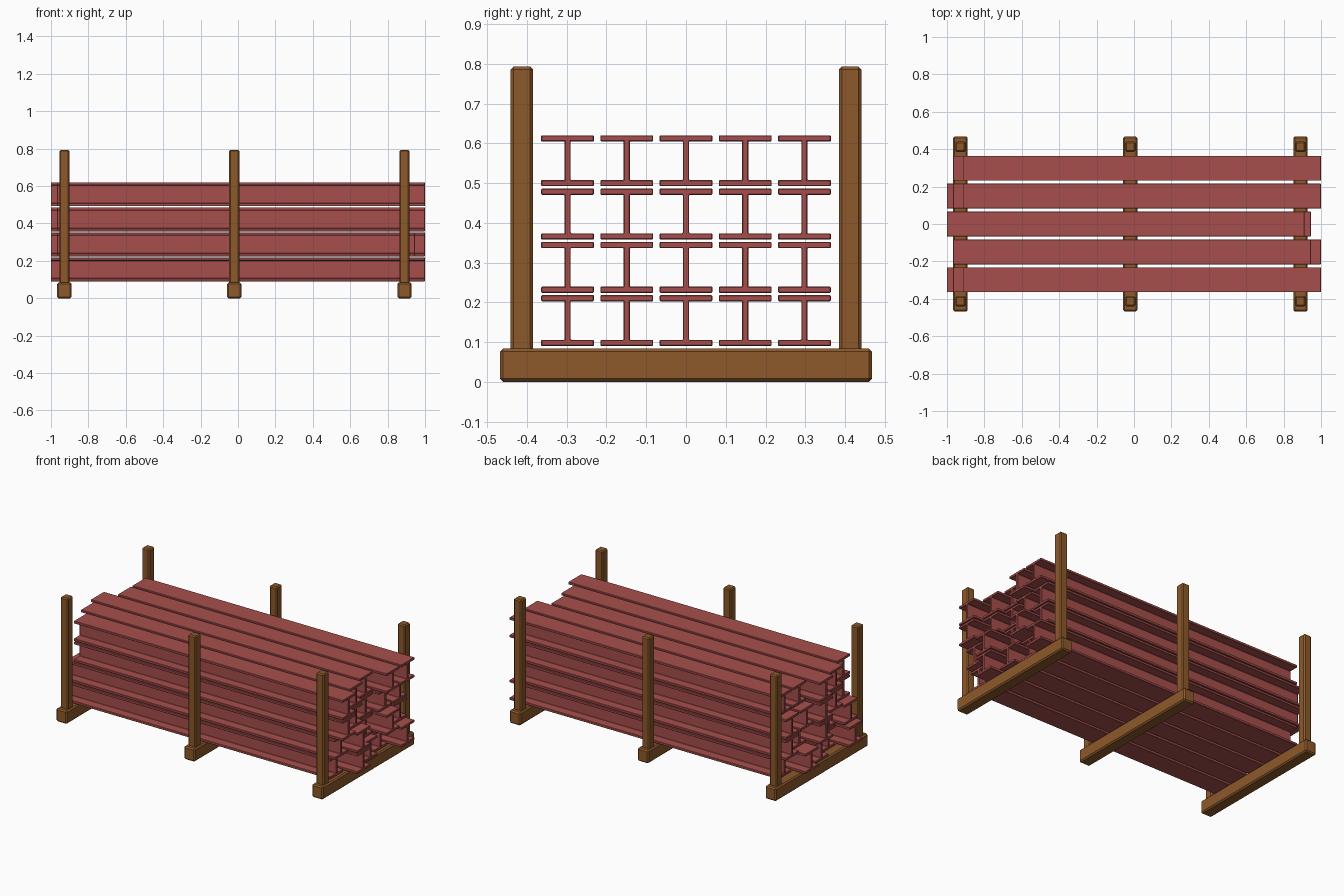
import bpy
import bmesh

cube = bpy.data.objects.get("Cube")
if cube:
    bpy.data.objects.remove(cube, do_unlink=True)


def material(name, rgb):
    mat = bpy.data.materials.new(name)
    mat.use_nodes = True
    mat.diffuse_color = (*rgb, 1)
    mat.node_tree.nodes["Principled BSDF"].inputs["Base Color"].default_value = (*rgb, 1)
    return mat


WOOD = material("brown wood", (0.27, 0.10, 0.024))
STEEL = material("red primer steel", (0.38, 0.078, 0.071))


def add_object(name, bm, mat, bevel):
    bmesh.ops.recalc_face_normals(bm, faces=bm.faces)
    mesh = bpy.data.meshes.new(name)
    bm.to_mesh(mesh)
    bm.free()
    mesh.materials.append(mat)
    obj = bpy.data.objects.new(name, mesh)
    bpy.context.collection.objects.link(obj)
    mod = obj.modifiers.new("Bevel", "BEVEL")
    mod.width = bevel
    mod.segments = 1
    return obj


def box(name, centre, size, mat, bevel):
    bm = bmesh.new()
    bmesh.ops.create_cube(bm, size=1)
    bmesh.ops.scale(bm, vec=size, verts=bm.verts)
    obj = add_object(name, bm, mat, bevel)
    obj.location = centre
    return obj


def i_beam(name, centre, length, width, height, thick):
    # I-shaped profile, one half mirrored to the other, extruded along x
    w, h, t = width / 2, height / 2, thick / 2
    half = [(w, -h), (w, -h + thick), (t, -h + thick),
            (t, h - thick), (w, h - thick), (w, h)]
    outline = half + [(-y, z) for y, z in reversed(half)]
    bm = bmesh.new()
    face = bm.faces.new([bm.verts.new((-length / 2, y, z)) for y, z in outline])
    ext = bmesh.ops.extrude_face_region(bm, geom=[face])
    moved = [v for v in ext["geom"] if isinstance(v, bmesh.types.BMVert)]
    bmesh.ops.translate(bm, vec=(length, 0, 0), verts=moved)
    obj = add_object(name, bm, STEEL, 0.002)
    obj.location = centre
    return obj


# Timber rack: three sleepers, each with a post at both ends
BASE_TOP, POST_TOP = 0.084, 0.793
for place, x in (("right", -0.928), ("middle", -0.02), ("left", 0.89)):
    box(f"{place}_sleeper", (x, 0, BASE_TOP / 2), (0.077, 0.936, BASE_TOP), WOOD, 0.008)
    for end, y in (("front", -0.413), ("back", 0.413)):
        bottom = BASE_TOP - 0.02
        box(f"{place}_{end}_post", (x, y, (bottom + POST_TOP) / 2),
            (0.054, 0.056, POST_TOP - bottom), WOOD, 0.007)

# Steel beams: five columns front to back, four layers from the bottom up,
# each slid a little to the left (+), to the right (-) or central (0)
SLIDE = {"+": 0.0435, "0": -0.0105, "-": -0.0445}
for col, pattern in enumerate(("-0++", "++00", "0---", "-+0+", "+00+")):
    for layer, slide in enumerate(pattern):
        centre = (SLIDE[slide], (col - 2) * 0.149, 0.154 + layer * 0.134)
        i_beam(f"beam_column_{col + 1}_layer_{layer + 1}", centre,
               1.912, 0.133, 0.128, 0.0155)
